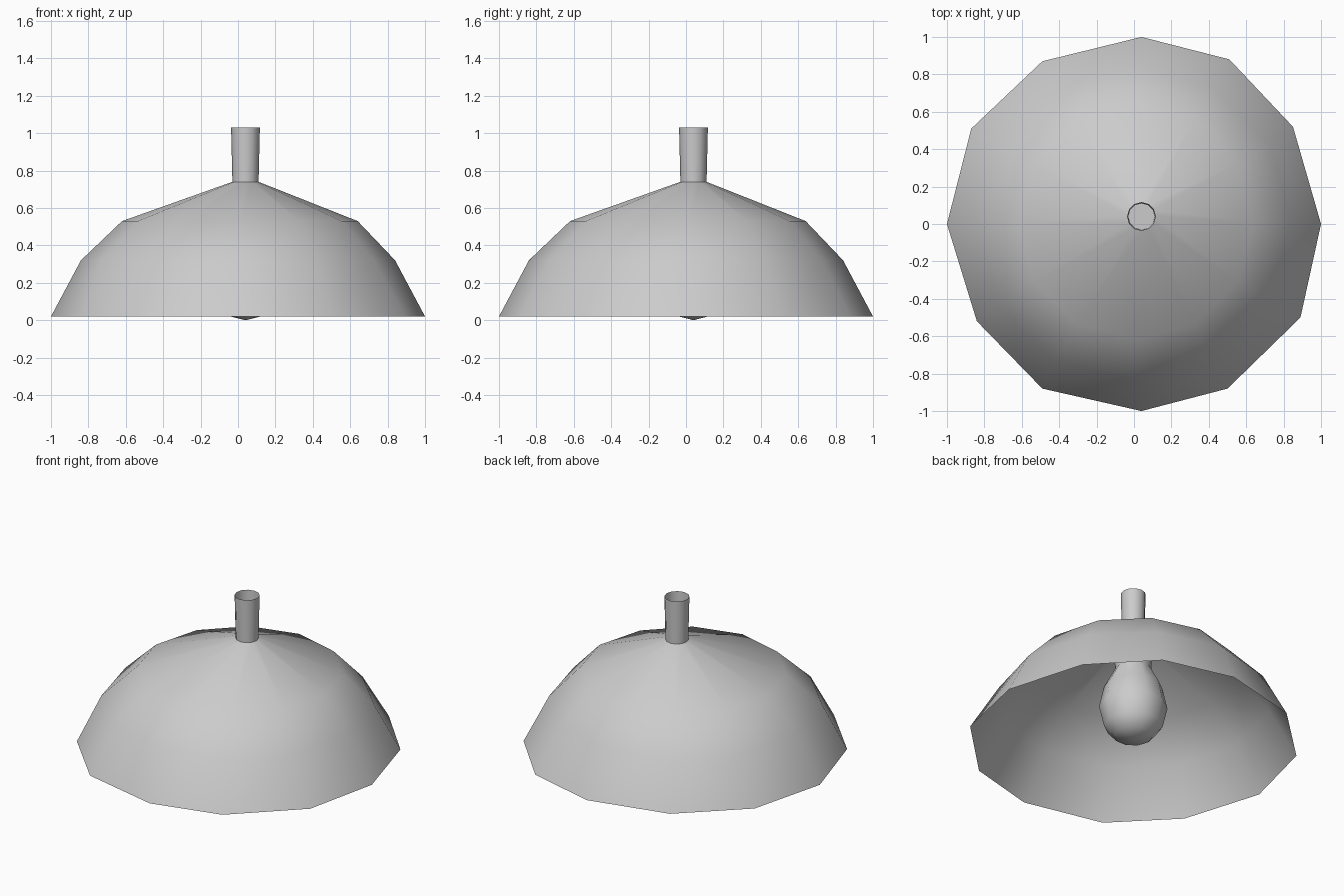
import bpy, bmesh
from math import cos, sin, radians

if "Cube" in bpy.data.objects:
    bpy.data.objects.remove(bpy.data.objects["Cube"])

SIDES = 12


def ring(radius, z, cx, cy, phase=0, sides=SIDES):
    return [(cx + radius * cos(radians(phase + i * 360 / sides)),
             cy + radius * sin(radians(phase + i * 360 / sides)), z)
            for i in range(sides)]


def loft(name, rings, start_tip=None, end_tip=None):
    """Bridge equal-sized rings, optionally closed with a fan to a tip."""
    bm = bmesh.new()
    loops = [[bm.verts.new(p) for p in r] for r in rings]
    n = len(loops[0])
    for a, b in zip(loops, loops[1:]):
        for i in range(n):
            j = (i + 1) % n
            bm.faces.new((a[i], a[j], b[j], b[i]))
    for tip, loop, flip in ((start_tip, loops[0], True), (end_tip, loops[-1], False)):
        if tip:
            t = bm.verts.new(tip)
            for i in range(n):
                j = (i + 1) % n
                bm.faces.new((loop[j], loop[i], t) if flip else (loop[i], loop[j], t))
    for f in bm.faces:
        f.smooth = True
    me = bpy.data.meshes.new(name)
    bm.to_mesh(me)
    bm.free()
    ob = bpy.data.objects.new(name, me)
    bpy.context.collection.objects.link(ob)
    bpy.context.view_layer.objects.active = ob
    ob.select_set(True)
    bpy.ops.object.shade_smooth_by_angle(angle=radians(55))
    ob.select_set(False)
    return ob


# Shade: slightly uneven twelve-sided rim, domed up to the stem
rim = [(1, 0), (.85, .52), (.51, .88), (.04, 1), (-.49, .87), (-.87, .51),
       (-1, 0), (-.84, -.52), (-.49, -.88), (.04, -1), (.5, -.88), (.89, -.5)]
loft("lamp_shade", [
    [(x, y, 0.02) for x, y in rim],
    ring(0.84, 0.32, 0, 0),
    ring(0.63, 0.53, 0.01, 0.01),
    ring(0.07, 0.74, 0.04, 0.04),
])

# Stem: open tube on top of the shade
loft("stem_tube", [ring(0.07, 0.74, 0.04, 0.04),
                   ring(0.077, 1.03, 0.04, 0.04)])

# Bulb with its socket neck, hanging inside the shade
bulb_profile = [(0.12, 0.03), (0.18, 0.10), (0.21, 0.23), (0.18, 0.37),
                (0.11, 0.50), (0.12, 0.60), (0.11, 0.70)]
loft("light_bulb", [ring(r, z, 0.04, 0.04, sides=10) for r, z in bulb_profile],
     start_tip=(0.04, 0.04, 0.0), end_tip=(0.04, 0.04, 0.70))
